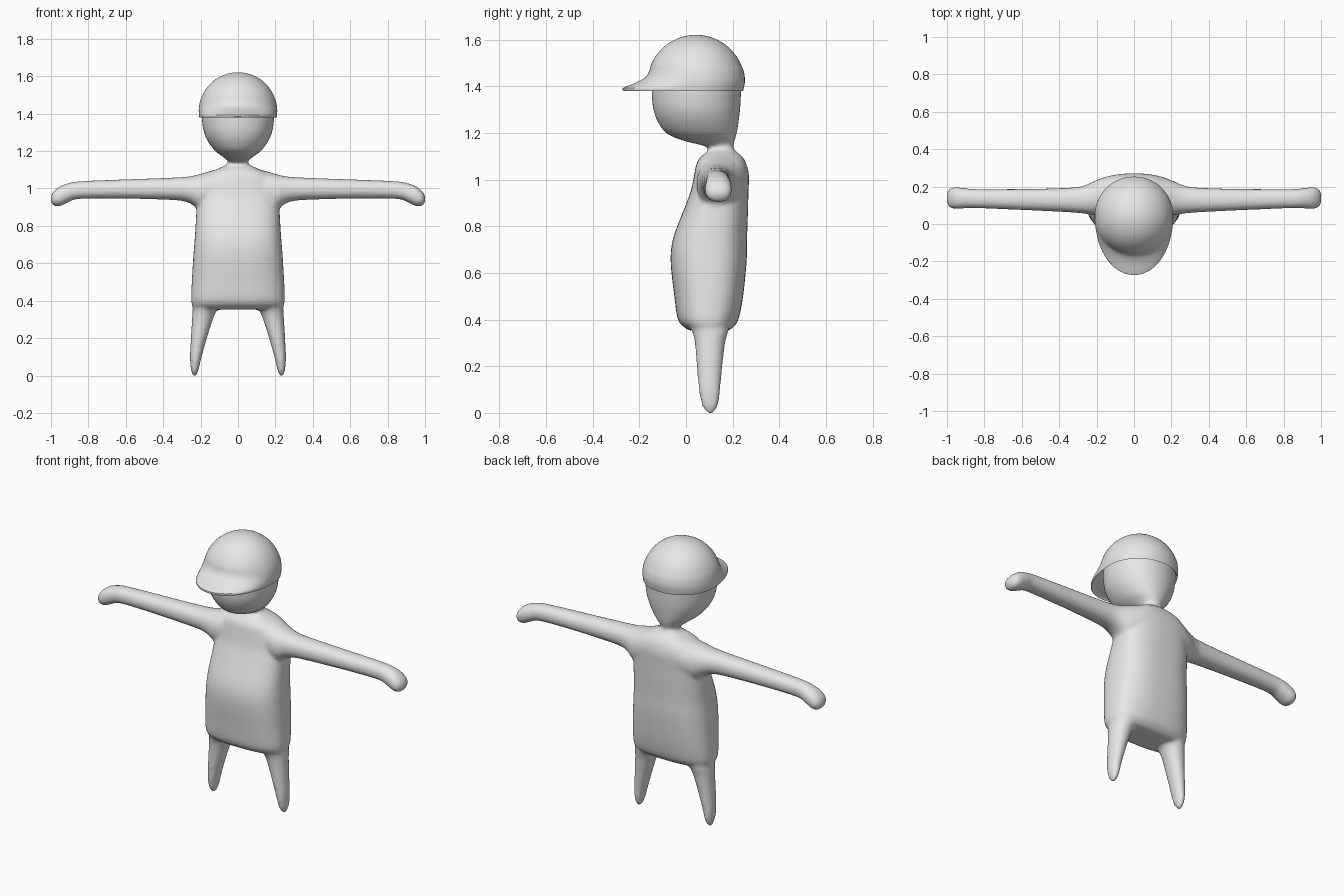
import bpy, bmesh, math
from mathutils import Vector

gray = bpy.data.materials.new("light gray")
gray.diffuse_color = (0.8, 0.8, 0.8, 1)


def smooth_rows(rows, steps=4):
    """Catmull-Rom interpolation of ring parameters."""
    out = []
    for i in range(len(rows) - 1):
        p0, p1 = rows[max(i - 1, 0)], rows[i]
        p2, p3 = rows[i + 1], rows[min(i + 2, len(rows) - 1)]
        for s in range(steps):
            t = s / steps
            out.append([0.5 * (2 * b + (c - a) * t + (2 * a - 5 * b + 4 * c - d) * t * t
                               + (3 * b - a - 3 * c + d) * t ** 3)
                        for a, b, c, d in zip(p0, p1, p2, p3)])
    out.append(list(rows[-1]))
    return out


def loft(bm, rows, place, power=2.0, n=48, mid=None):
    """Rows are (t, a0, a1, b0, b1): extents of each ring at position t."""
    rings = []
    for t, a0, a1, b0, b1 in rows:
        ac, ar = (a0 + a1) / 2, (a1 - a0) / 2
        bc = (b0 + b1) / 2 if mid is None else mid
        ring = []
        for k in range(n):
            w = 2 * math.pi * (k + 0.5) / n
            c, s = math.cos(w), math.sin(w)
            u = math.copysign(abs(c) ** (2 / power), c)
            v = math.copysign(abs(s) ** (2 / power), s)
            br = (b1 - bc) if v > 0 else (bc - b0)
            ring.append(bm.verts.new(place(t, ac + ar * u, bc + br * v)))
        rings.append(ring)
    for r, q in zip(rings, rings[1:]):
        for k in range(n):
            bm.faces.new((r[k], r[(k + 1) % n], q[(k + 1) % n], q[k]))
    bm.faces.new(rings[0][::-1])
    bm.faces.new(rings[-1])


def finish(bm, name):
    bmesh.ops.recalc_face_normals(bm, faces=bm.faces)
    me = bpy.data.meshes.new(name)
    bm.to_mesh(me)
    bm.free()
    me.materials.append(gray)
    for p in me.polygons:
        p.use_smooth = True
    ob = bpy.data.objects.new(name, me)
    bpy.context.collection.objects.link(ob)
    return ob


def upright(t, a, b):
    return Vector((a, b, t))


body = bmesh.new()

# torso: height, half width, front y, back y
torso = [(0.352, 0.20, 0.02, 0.18), (0.365, 0.238, -0.005, 0.20), (0.40, 0.25, -0.035, 0.225),
         (0.50, 0.247, -0.05, 0.245), (0.65, 0.238, -0.066, 0.26), (0.75, 0.23, -0.055, 0.262),
         (0.87, 0.223, -0.01, 0.266), (0.95, 0.218, 0.02, 0.268), (1.02, 0.21, 0.035, 0.27),
         (1.07, 0.175, 0.045, 0.258), (1.10, 0.12, 0.065, 0.24), (1.125, 0.065, 0.095, 0.21),
         (1.15, 0.045, 0.105, 0.20), (1.18, 0.045, 0.105, 0.20)]
loft(body, smooth_rows([(z, -w, w, f, b) for z, w, f, b in torso]), upright, 2.6)

# head: tapers down to the neck
head = [(1.145, 0.05, 0.08, 0.20), (1.17, 0.082, -0.02, 0.21), (1.20, 0.122, -0.085, 0.218),
        (1.25, 0.16, -0.122, 0.226), (1.30, 0.182, -0.14, 0.232), (1.35, 0.191, -0.146, 0.235),
        (1.40, 0.194, -0.146, 0.236), (1.46, 0.185, -0.13, 0.22), (1.50, 0.15, -0.10, 0.19)]
loft(body, smooth_rows([(z, -w, w, f, b) for z, w, f, b in head]), upright, 2.1)

# arm: distance out, back/front y range, bottom/top z range
arm = [(0.05, 0.06, 0.265, 0.95, 1.115), (0.13, 0.05, 0.258, 0.90, 1.098),
       (0.20, 0.045, 0.235, 0.885, 1.078), (0.25, 0.053, 0.212, 0.917, 1.066),
       (0.31, 0.06, 0.197, 0.935, 1.06), (0.45, 0.068, 0.19, 0.942, 1.054),
       (0.65, 0.077, 0.187, 0.946, 1.047), (0.85, 0.085, 0.187, 0.944, 1.038),
       (0.91, 0.083, 0.193, 0.925, 1.027), (0.955, 0.08, 0.197, 0.904, 1.01),
       (0.985, 0.088, 0.19, 0.908, 0.985), (0.998, 0.108, 0.17, 0.925, 0.965),
       (1.002, 0.13, 0.15, 0.94, 0.95)]

# leg: height, inner/outer x range, front/back y range
leg = [(-0.003, 0.228, 0.24, 0.095, 0.11), (0.008, 0.218, 0.246, 0.083, 0.125),
       (0.04, 0.208, 0.253, 0.066, 0.14), (0.10, 0.194, 0.257, 0.055, 0.147),
       (0.20, 0.166, 0.252, 0.046, 0.156), (0.30, 0.134, 0.246, 0.038, 0.168),
       (0.345, 0.115, 0.243, 0.028, 0.18), (0.39, 0.08, 0.238, 0.01, 0.19)]

for side in (-1, 1):
    loft(body, smooth_rows(arm), lambda t, a, b: Vector((side * t, a, b)), 2.2, 32)
    loft(body, smooth_rows(leg), lambda t, a, b: Vector((side * a, b, t)), 2.1, 32)

# fuse the limbs, torso and head into one soft skin
ob = finish(body, "body")
fuse = ob.modifiers.new("fuse", 'REMESH')
fuse.mode = 'VOXEL'
fuse.voxel_size = 0.010
fuse.use_smooth_shade = True
soft = ob.modifiers.new("soften", 'SMOOTH')
soft.factor = 0.5
soft.iterations = 7

# cap: inner lining, rim and brim, then the round dome
lining = [(1.43, 0.19, -0.15, 0.23), (1.405, 0.197, -0.20, 0.236), (1.388, 0.203, -0.258, 0.24)]
brim = [(1.380, 0.207, -0.268, 0.245), (1.393, 0.209, -0.272, 0.248), (1.408, 0.21, -0.235, 0.251),
        (1.424, 0.21, -0.20, 0.253), (1.442, 0.208, -0.172, 0.252), (1.468, 0.203, -0.157, 0.247)]
dome = []
for i in range(1, 13):
    a = math.radians(16 + 73 * i / 12)
    r = 0.21 * math.cos(a)
    dome.append((1.411 + 0.21 * math.sin(a), r, 0.043 - r, 0.043 + r))
cap = bmesh.new()
rows = [(z, -w, w, f, b) for z, w, f, b in lining + brim + dome]
loft(cap, smooth_rows(rows, 2), upright, 2.05, 64, mid=0.04)
cap_ob = finish(cap, "cap")
bpy.context.view_layer.objects.active = cap_ob
cap_ob.select_set(True)
bpy.ops.object.shade_smooth_by_angle(angle=math.radians(50))
